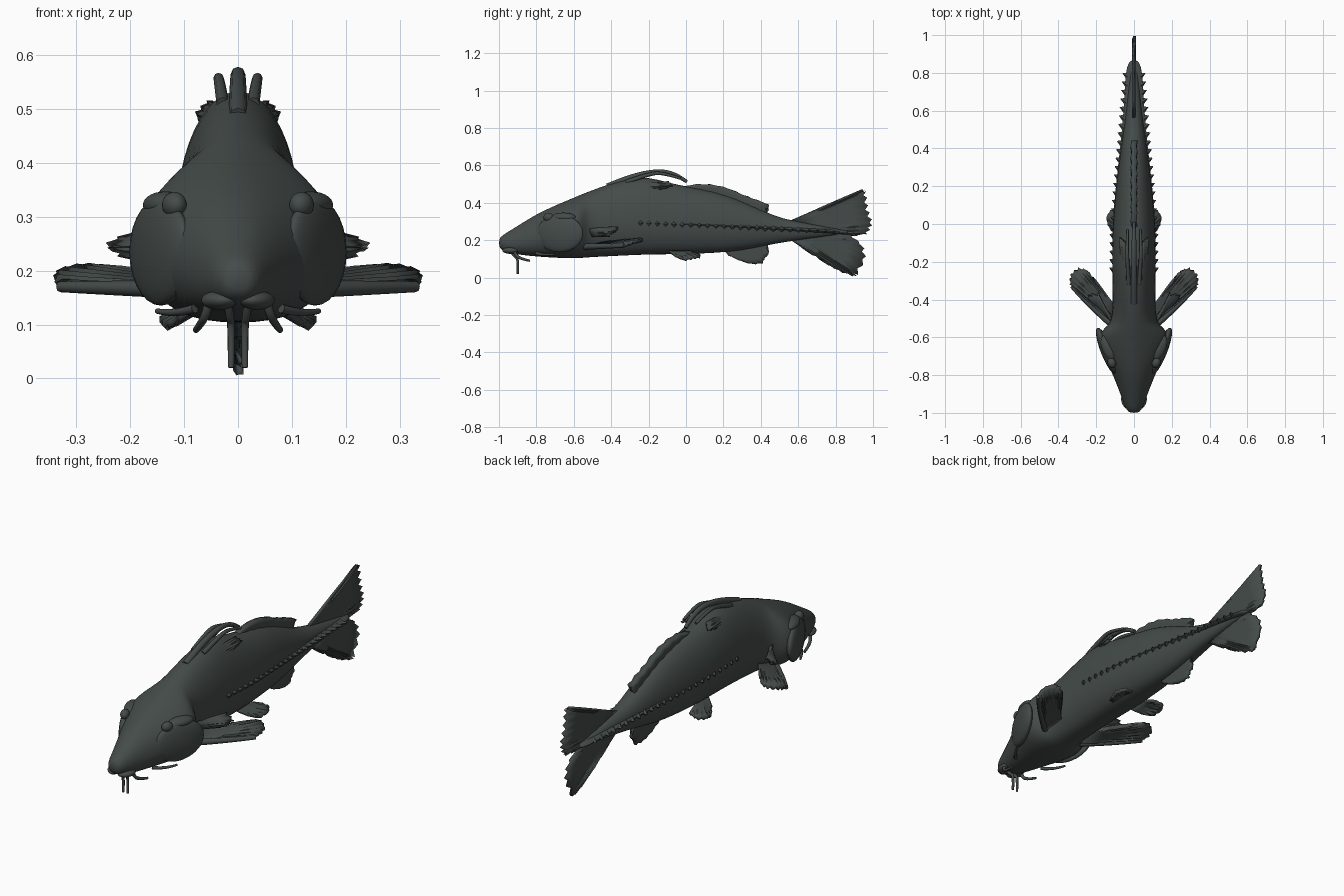
import bpy, bmesh, math
from mathutils import Vector

if "Cube" in bpy.data.objects:
    bpy.data.objects.remove(bpy.data.objects["Cube"])

skin = bpy.data.materials.new("dark slate green")
skin.diffuse_color = (0.058, 0.071, 0.066, 1)
skin.use_nodes = True
skin.node_tree.nodes["Principled BSDF"].inputs["Base Color"].default_value = skin.diffuse_color


def finish(name, bm, smooth=40):
    bmesh.ops.recalc_face_normals(bm, faces=bm.faces)
    me = bpy.data.meshes.new(name)
    bm.to_mesh(me)
    bm.free()
    ob = bpy.data.objects.new(name, me)
    bpy.context.collection.objects.link(ob)
    me.materials.append(skin)
    bpy.ops.object.select_all(action='DESELECT')
    ob.select_set(True)
    bpy.context.view_layer.objects.active = ob
    bpy.ops.object.shade_smooth_by_angle(angle=math.radians(smooth))
    return ob


def power(v, p):
    return math.copysign(abs(v) ** p, v)


def loft(name, stations, n=24, x0=0):
    """stations: y, bottom z, top z, half width, z of widest point, top exponent"""
    bm = bmesh.new()
    rings = []
    for y, zb, zt, w, zw, p in stations:
        ring = []
        for i in range(n):
            a = math.tau * i / n
            c, s = math.cos(a), math.sin(a)
            x = w * power(c, p if s > 0 else 0.75)
            z = zw + s * ((zt - zw) if s > 0 else (zw - zb))
            ring.append(bm.verts.new((x0 + x, y, z)))
        rings.append(ring)
    for a, b in zip(rings, rings[1:]):
        for i in range(n):
            j = (i + 1) % n
            bm.faces.new((a[i], a[j], b[j], b[i]))
    bm.faces.new(rings[0])
    bm.faces.new(rings[-1])
    ob = finish(name, bm, 60)
    m = ob.modifiers.new("round", 'SUBSURF')
    m.levels = m.render_levels = 1
    return ob


def sample(pts, t):
    f = t * (len(pts) - 1)
    i = min(int(f), len(pts) - 2)
    return Vector(pts[i]).lerp(Vector(pts[i + 1]), f - i)


def fin(name, root, tip, rays=9, thick=0.012, mirror=False, notch=0.04):
    """ribbed fin sheet fanned between a root line and a tip line"""
    bm = bmesh.new()
    n, m = rays * 2, 4
    nrm = (sample(tip, 0.5) - sample(root, 0.5)).cross(
        Vector(root[-1]) - Vector(root[0])).normalized()
    grid = []
    for i in range(n + 1):
        r, e = sample(root, i / n), sample(tip, i / n)
        e = r.lerp(e, 1 - notch * (i % 2))
        off = nrm * (0.003 if i % 2 else -0.003)
        grid.append([bm.verts.new(r.lerp(e, j / m) + off * (j / m)) for j in range(m + 1)])
    for a, b in zip(grid, grid[1:]):
        for j in range(m):
            bm.faces.new((a[j], a[j + 1], b[j + 1], b[j]))
    ob = finish(name, bm)
    if mirror:
        ob.modifiers.new("mirror", 'MIRROR')
    s = ob.modifiers.new("thickness", 'SOLIDIFY')
    s.thickness, s.offset = thick, 0
    return ob


def tube(name, pts, r0, r1, x_sides=(1,)):
    for k in x_sides:
        cu = bpy.data.curves.new(name, 'CURVE')
        cu.dimensions = '3D'
        cu.bevel_depth, cu.bevel_resolution, cu.use_fill_caps = 1, 2, True
        sp = cu.splines.new('NURBS')
        sp.points.add(len(pts) - 1)
        for i, (x, y, z) in enumerate(pts):
            sp.points[i].co = (x * k, y, z, 1)
            sp.points[i].radius = r0 + (r1 - r0) * i / (len(pts) - 1)
        sp.use_endpoint_u, sp.order_u, sp.resolution_u = True, 3, 6
        cu.materials.append(skin)
        bpy.context.collection.objects.link(bpy.data.objects.new(name, cu))


def ball(name, loc, size, turn=0):
    for k in (-1, 1):
        bm = bmesh.new()
        bmesh.ops.create_uvsphere(bm, u_segments=24, v_segments=14, radius=1)
        ob = finish(name, bm)
        ob.location, ob.scale = (loc[0] * k, loc[1], loc[2]), size
        ob.rotation_euler = (0, 0, math.radians(turn) * k)


# body from snout to tail root, with the head flaring then stepping in
loft("body", [
    (-1.00, .165, .205, .022, .185, 1),
    (-.985, .145, .225, .040, .185, 1),
    (-.94, .130, .252, .058, .185, 1),
    (-.88, .120, .290, .080, .190, 1),
    (-.80, .112, .340, .112, .205, 1.1),
    (-.72, .106, .378, .150, .230, 1.2),
    (-.64, .102, .412, .188, .250, 1.4),
    (-.59, .102, .433, .188, .260, 1.4),
    (-.55, .104, .450, .160, .260, 1.2),
    (-.525, .107, .460, .120, .260, 1),
    (-.42, .112, .500, .112, .280, 1),
    (-.30, .118, .533, .116, .290, 1),
    (-.20, .122, .540, .116, .290, 1),
    (-.10, .123, .512, .116, .285, 1),
    (0, .124, .488, .112, .280, 1),
    (.15, .130, .465, .100, .275, 1),
    (.30, .143, .412, .082, .270, 1),
    (.42, .170, .352, .066, .265, 1),
    (.52, .188, .315, .052, .255, 1),
    (.60, .200, .300, .042, .252, 1),
    (.74, .220, .272, .028, .248, 1),
    (.86, .236, .254, .012, .245, 1)])

# keel along both flanks
loft("lateral_keel", [(y, z - .012, z + .012, w, z, 1) for y, w, z in (
    (-.27, .09, .292), (-.15, .121, .290), (0, .118, .286), (.2, .101, .278),
    (.4, .076, .268), (.6, .056, .257), (.75, .050, .249), (.84, .040, .244), (.87, .015, .242))], 12)

# backward pointing thorns on the keel
bm = bmesh.new()
for i in range(24):
    t = i / 23
    y = -.25 + 1.03 * t
    w = .119 - .07 * max(0, (t - .2) / .8)
    h = .024 - .012 * t
    for k in (-1, 1):
        a = [bm.verts.new((k * (w - .015), y + dy, .292 - .045 * t + dz))
             for dy, dz in ((-.022, 0), (0, h), (.022, 0), (0, -h))]
        apex = bm.verts.new((k * (w + .012), y + .018, .292 - .045 * t))
        for j in range(4):
            bm.faces.new((a[j], a[(j + 1) % 4], apex))
        bm.faces.new(a)
finish("flank_thorns", bm, 30)

# head details
ball("gill_cover", (.143, -.675, .235), (.032, .135, .10), -22)
ball("brow", (.135, -.655, .322), (.035, .07, .025), -22)
ball("eye", (.118, -.735, .322), (.022, .028, .024), -22)
ball("lip", (.035, -.94, .145), (.03, .045, .018), -25)

# barbels
tube("front_barbel", [(.02, -.94, .15), (.016, -.92, .115), (.012, -.895, .10), (.013, -.90, .02)],
     .009, .006, (-1, 1))
tube("side_barbel", [(.05, -.92, .155), (.058, -.915, .12), (.07, -.88, .10), (.078, -.835, .09)],
     .010, .006, (-1, 1))
tube("chin_barbel", [(.08, -.80, .13), (.12, -.76, .118), (.15, -.70, .125)], .009, .005, (-1, 1))

# folded dorsal fin
tube("dorsal_spine", [(0, -.42, .485), (0, -.30, .538), (0, -.15, .571), (0, -.05, .552), (0, .005, .512)],
     .018, .009)
tube("dorsal_side_ray", [(.028, -.32, .51), (.035, -.2, .555), (.037, -.12, .56), (.034, -.03, .53)],
     .012, .007, (-1, 1))
fin("dorsal_fold", [(.04, -.28, .50), (.06, -.24, .46)],
    [(.05, -.09, .515), (.073, -.07, .49), (.07, -.13, .475)], 4, .012, True)

# low rear back fin
fin("adipose_fin", [(0, -.02, .46), (0, .42, .32)],
    [(0, -.02, .488), (0, .07, .502), (0, .15, .498), (0, .23, .478), (0, .31, .442),
     (0, .37, .420), (0, .445, .392), (0, .435, .368)], 8, .030)

# tail lobes
fin("tail_upper_lobe", [(0, .56, .305), (0, .62, .27), (0, .60, .235)],
    [(0, .945, .468), (0, .965, .46), (0, .975, .37), (0, 1.0, .29), (0, .975, .235), (0, .87, .225)],
    11, .014, notch=.05)
fin("tail_lower_lobe", [(0, .62, .25), (0, .60, .22), (0, .57, .195)],
    [(0, .88, .23), (0, .95, .17), (0, .965, .10), (0, .92, .015), (0, .91, .002), (0, .82, .035), (0, .68, .125)],
    10, .014, notch=.05)

# anal fin
fin("anal_fin", [(0, .20, .15), (0, .44, .20)],
    [(0, .23, .118), (0, .30, .085), (0, .36, .07), (0, .41, .075), (0, .42, .10), (0, .445, .125), (0, .43, .175)],
    8, .014)

# paired lower fins
fin("pelvic_fin", [(.06, -.09, .14), (.06, .02, .14)],
    [(.10, -.06, .115), (.135, -.01, .094), (.145, .04, .105), (.12, .08, .112), (.07, .07, .12)],
    7, .014, True)
fin("pectoral_fin", [(.11, -.53, .165), (.10, -.43, .185)],
    [(.325, -.335, .168), (.342, -.30, .182), (.335, -.26, .195), (.30, -.23, .203), (.26, -.24, .203),
     (.21, -.30, .20)], 8, .020, True)
tube("pectoral_spine", [(.11, -.54, .165), (.24, -.43, .168), (.33, -.33, .170)], .017, .010, (-1, 1))
fin("shoulder_spine_plate", [(.11, -.53, .26), (.11, -.50, .22)],
    [(.19, -.36, .268), (.24, -.37, .25), (.235, -.39, .238), (.19, -.41, .218)], 5, .016, True, .12)
